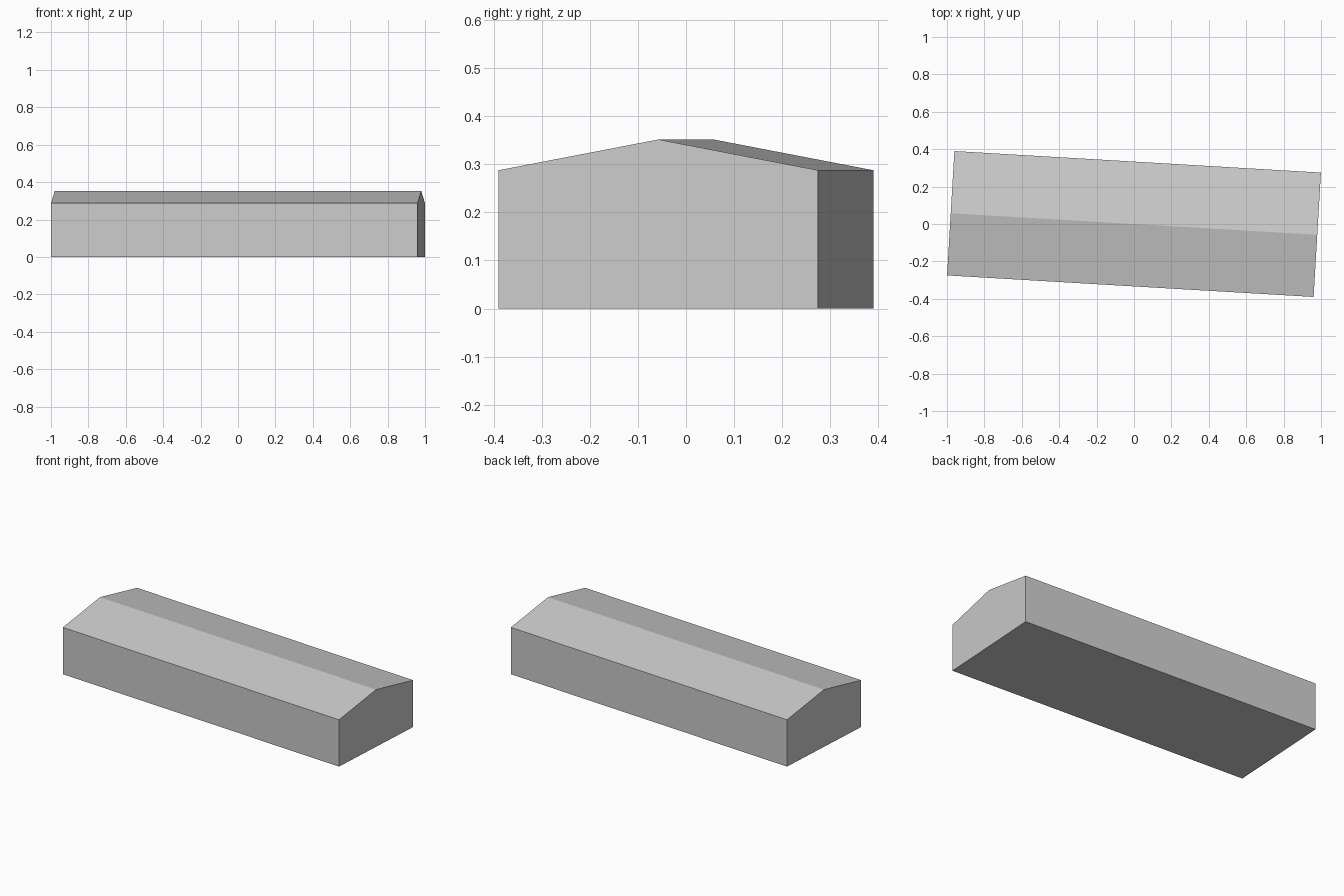
import bpy, bmesh, math

cube = bpy.data.objects.get("Cube")
if cube:
    bpy.data.objects.remove(cube, do_unlink=True)

LENGTH, WIDTH, EAVE, RIDGE = 1.963, 0.666, 0.288, 0.352

# Single plain wall and roof colour
grey = bpy.data.materials.new("light_grey")
grey.use_nodes = True
colour = (0.6, 0.6, 0.6, 1)
grey.diffuse_color = colour
grey.node_tree.nodes["Principled BSDF"].inputs["Base Color"].default_value = colour

# Gable profile extruded along the building's length
w = WIDTH / 2
profile = [(-w, 0), (w, 0), (w, EAVE), (0, RIDGE), (-w, EAVE)]
bm = bmesh.new()
gable = bm.faces.new([bm.verts.new((-LENGTH / 2, y, z)) for y, z in profile])
result = bmesh.ops.extrude_face_region(bm, geom=[gable])
end = [g for g in result["geom"] if isinstance(g, bmesh.types.BMVert)]
bmesh.ops.translate(bm, verts=end, vec=(LENGTH, 0, 0))
bmesh.ops.recalc_face_normals(bm, faces=bm.faces)

mesh = bpy.data.meshes.new("gabled_building")
bm.to_mesh(mesh)
bm.free()
mesh.materials.append(grey)
building = bpy.data.objects.new("gabled_building", mesh)
building.rotation_euler.z = math.radians(-3.36)
bpy.context.collection.objects.link(building)
